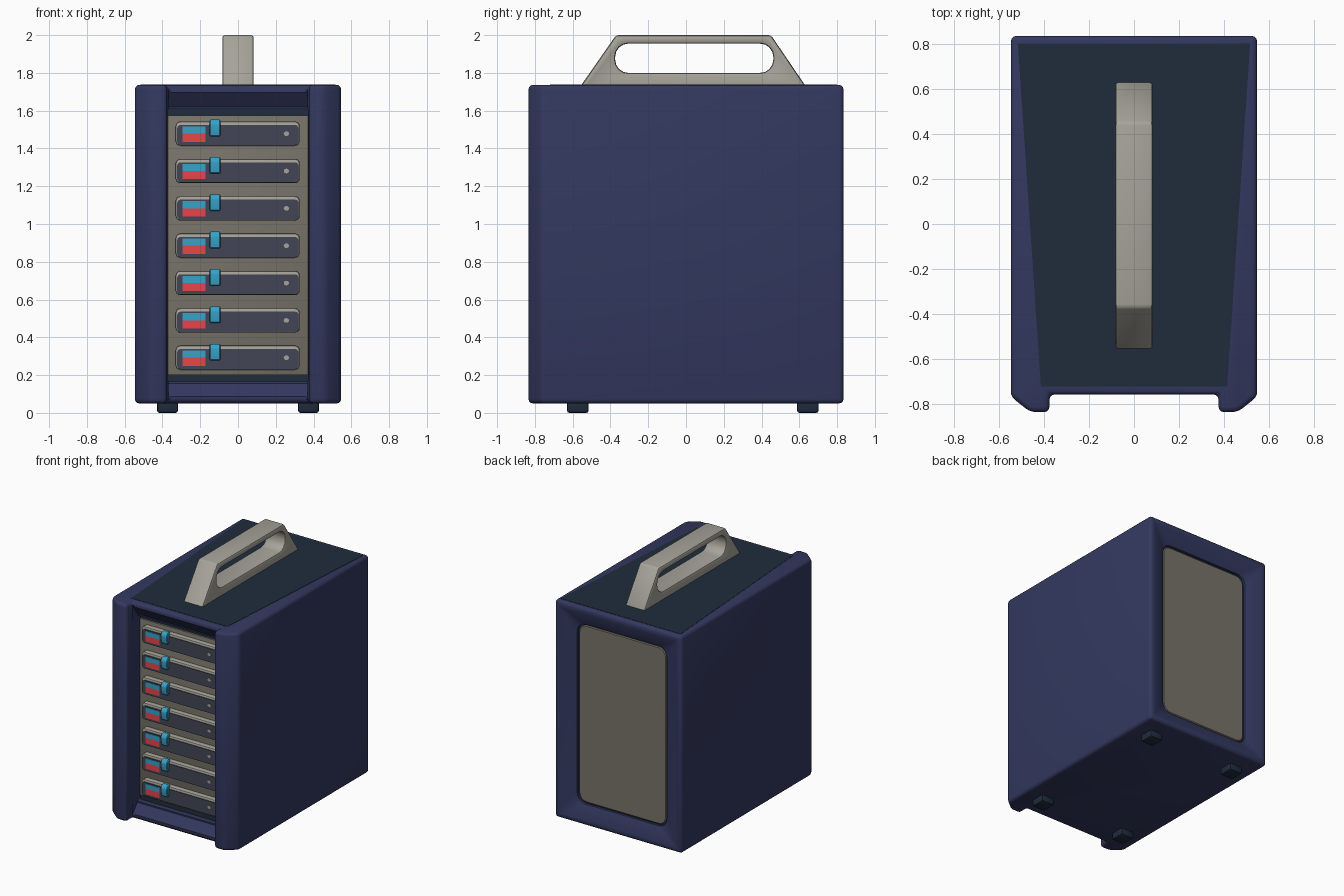
import bpy, bmesh, math

if "Cube" in bpy.data.objects:
    bpy.data.objects.remove(bpy.data.objects["Cube"])


def mat(name, r, g, b):
    m = bpy.data.materials.new(name)
    m.diffuse_color = (r, g, b, 1)
    m.use_nodes = True
    m.node_tree.nodes["Principled BSDF"].inputs["Base Color"].default_value = m.diffuse_color
    return m


NAVY = mat("navy shell", .033, .040, .115)
TEAL = mat("dark teal", .014, .025, .045)
LIGHT = mat("light warm grey", .38, .37, .32)
PLATE = mat("plate grey", .19, .175, .145)
SLATE = mat("slate", .055, .06, .09)
BLUE = mat("sky blue", .038, .36, .58)
RED = mat("red", .80, .06, .07)


def finish(bm, name, material, bevel=0, segs=2):
    bmesh.ops.recalc_face_normals(bm, faces=bm.faces)
    if bevel:
        bmesh.ops.bevel(bm, geom=[e for e in bm.edges if e.calc_face_angle(0) > .6],
                        offset=bevel, segments=segs, profile=.5, affect='EDGES',
                        clamp_overlap=True)
    me = bpy.data.meshes.new(name)
    bm.to_mesh(me)
    bm.free()
    ob = bpy.data.objects.new(name, me)
    bpy.context.collection.objects.link(ob)
    if material:
        me.materials.append(material)
    return ob


def prism(name, pts, place, a, b, material, bevel=0, segs=2):
    """Extrude a 2D outline from a to b; place(u, v, w) gives the 3D point."""
    bm = bmesh.new()
    lo = [bm.verts.new(place(u, v, a)) for u, v in pts]
    hi = [bm.verts.new(place(u, v, b)) for u, v in pts]
    bm.faces.new(lo)
    bm.faces.new(hi)
    for i in range(len(pts)):
        j = (i + 1) % len(pts)
        bm.faces.new((lo[i], lo[j], hi[j], hi[i]))
    return finish(bm, name, material, bevel, segs)


def hull(name, pts, material=None, bevel=0):
    bm = bmesh.new()
    for p in pts:
        bm.verts.new(p)
    bmesh.ops.convex_hull(bm, input=bm.verts)
    bmesh.ops.dissolve_limit(bm, angle_limit=.01, verts=bm.verts, edges=bm.edges)
    return finish(bm, name, material, bevel)


def box(name, x0, x1, y0, y1, z0, z1, material, bevel=0):
    return hull(name, [(x, y, z) for x in (x0, x1) for y in (y0, y1) for z in (z0, z1)],
                material, bevel)


def rrect(u0, u1, v0, v1, r, n=4):
    out = []
    for k, (u, v) in enumerate(((u1 - r, v1 - r), (u0 + r, v1 - r),
                                (u0 + r, v0 + r), (u1 - r, v0 + r))):
        for i in range(n + 1):
            t = math.pi / 2 * (k + i / n)
            out.append((u + r * math.cos(t), v + r * math.sin(t)))
    return out


along_y = lambda u, v, w: (u, w, v)
along_z = lambda u, v, w: (u, v, w)
along_x = lambda u, v, w: (w, u, v)


def activate(ob):
    bpy.ops.object.select_all(action='DESELECT')
    ob.select_set(True)
    bpy.context.view_layer.objects.active = ob


def cut(ob, cutter):
    activate(ob)
    m = ob.modifiers.new("cut", 'BOOLEAN')
    m.operation, m.solver, m.object = 'DIFFERENCE', 'EXACT', cutter
    bpy.ops.object.modifier_apply(modifier=m.name)
    bpy.data.objects.remove(cutter)


# outer shell: plan outline with side walls projecting at the front
half = [(.546, .834), (.546, -.765), (.46, -.834), (.375, -.834), (.375, -.755)]
plan = half + [(-x, y) for x, y in reversed(half)]
shell = prism("shell", plan, along_z, .05, 1.737, NAVY, .024, 3)
# through opening, rear funnel with rounded corners, sloping front lips
cut(shell, prism("cutter", rrect(-.374, .374, .165, 1.61, .012), along_y, -1, .4, None))
cut(shell, prism("cutter", rrect(-.385, .385, .19, 1.585, .07), along_y, .3, 1, None))
cut(shell, hull("cutter", [(u, .785, v) for u, v in rrect(-.385, .385, .19, 1.585, .07)]
                + [(s * .52, .844, z) for s in (-1, 1) for z in (.075, 1.71)]))
cut(shell, hull("cutter", [(s * .3745, y, z) for s in (-1, 1)
                           for y, z in ((-.765, .075), (-.765, 1.71),
                                        (-.70, .155), (-.70, 1.62))]))

# dark top panel, tapering to the front
hull("top_panel", [(s * x, y, z) for s in (-1, 1) for z in (1.72, 1.739)
                   for x, y in ((.515, .80), (.413, -.72))], TEAL)

# liner and inner chassis, seen through both openings
box("front_liner", -.38, .38, -.66, .2, .16, 1.615, TEAL)
prism("back_liner", rrect(-.388, .388, .187, 1.588, .07), along_y, .2, .768, TEAL)
box("front_plate", -.373, .373, -.672, .2, .2, 1.575, PLATE, .006)
prism("back_plate", rrect(-.375, .375, .2, 1.575, .065), along_y, .2, .778, PLATE, .006, 1)

# seven drive trays
D = .075  # tray depth behind the front lip
for i in range(7):
    c = .292 + i * .1977
    n = f"tray_{i + 1}"
    prism(n + "_body", rrect(-.33, .326, c - .064, c + .064, .025), along_y,
          D - .785, D - .73, LIGHT, .008, 2)
    prism(n + "_face", rrect(-.322, .320, c - .060, c + .046, .018), along_y,
          D - .790, D - .77, SLATE)
    box(n + "_blue_tag", -.293, -.172, D - .794, D - .785, c, c + .038, BLUE)
    box(n + "_red_tag", -.293, -.172, D - .794, D - .785, c - .043, c, RED)
    # latch hooked over the top edge
    prism(n + "_latch", [(D - .77, c + .074), (D - .80, c + .074), (D - .815, c + .05),
                         (D - .805, c - .014), (D - .77, c - .014)],
          along_x, -.150, -.093, BLUE, .005, 1)
    prism(n + "_light", rrect(.242, .27, c - .012, c + .012, .0119, 3), along_y,
          D - .794, D - .785, LIGHT)

# carrying handle
handle = prism("handle", [(-.555, 1.70), (-.555, 1.735), (-.37, 2.0), (.45, 2.0),
                          (.63, 1.735), (.63, 1.70)], along_x, -.083, .083, LIGHT)
cut(handle, prism("cutter", rrect(-.375, .462, 1.80, 1.955, .07), along_x, -1, 1, None))
m = handle.modifiers.new("bevel", 'BEVEL')
m.width, m.segments, m.limit_method, m.angle_limit = .014, 2, 'ANGLE', math.radians(35)
activate(handle)
bpy.ops.object.modifier_apply(modifier=m.name)

# four feet
for sx, side in ((-1, "left"), (1, "right")):
    for y, end in ((-.573, "front"), (.645, "back")):
        box(f"{end}_{side}_foot", sx * .373 - .055, sx * .373 + .055,
            y - .057, y + .057, 0, .07, TEAL, .012)

# smooth shading with sharp edges kept
bpy.ops.object.select_all(action='SELECT')
bpy.ops.object.shade_smooth_by_angle(angle=math.radians(32))
